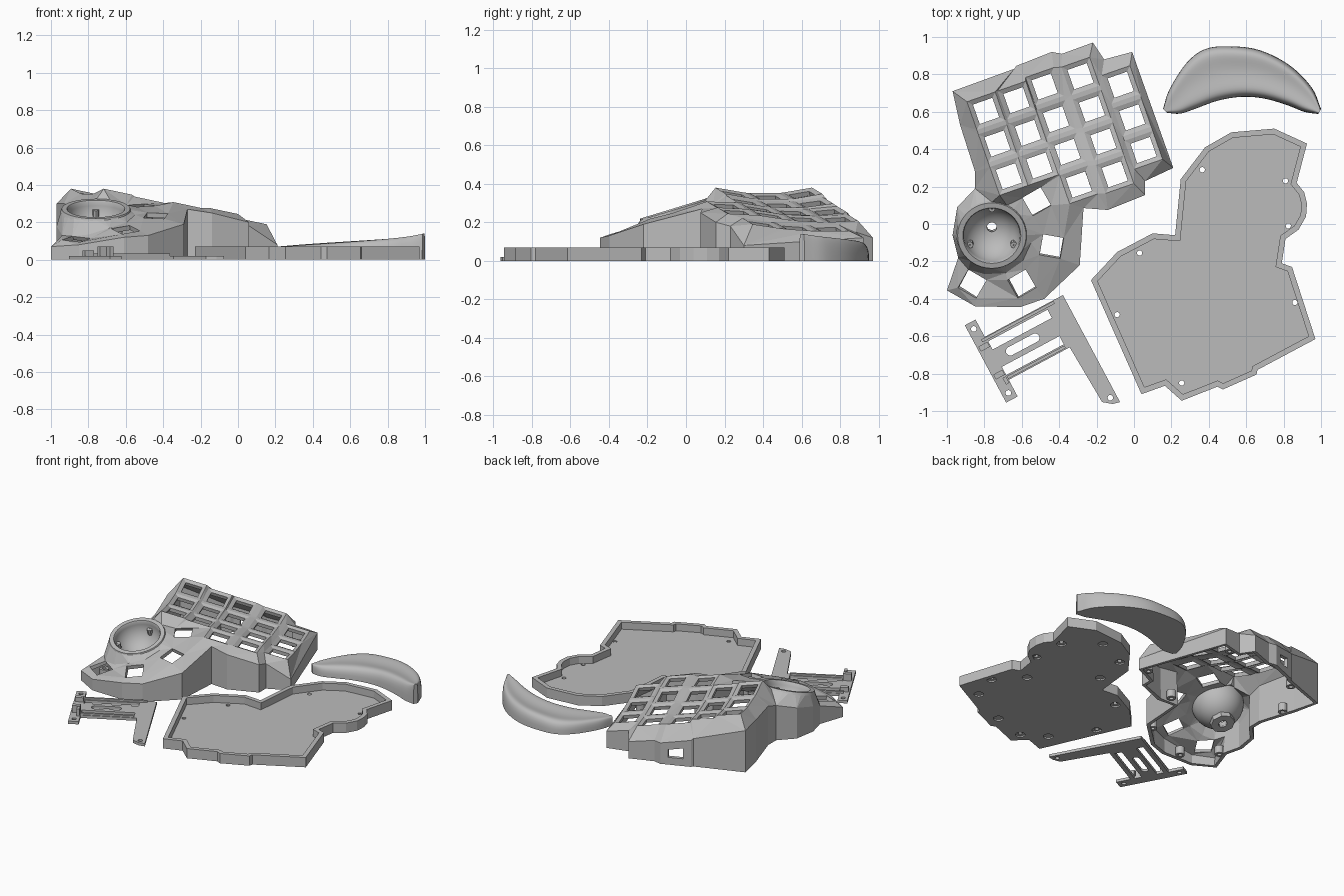
import bpy, bmesh, math
from mathutils import Vector, Matrix
from mathutils.geometry import delaunay_2d_cdt

cube = bpy.data.objects.get("Cube")
if cube:
    bpy.data.objects.remove(cube)

grey = bpy.data.materials.new("plain_grey")
grey.use_nodes = True
COLOUR = (0.5, 0.5, 0.5, 1)
grey.diffuse_color = COLOUR
for node in grey.node_tree.nodes:
    if node.type == 'BSDF_PRINCIPLED':
        node.inputs["Base Color"].default_value = COLOUR


def finish(bm, name, thick=0, even=False, smooth=False):
    """Turn a bmesh into an object, optionally thickened inwards and kept above ground."""
    mesh = bpy.data.meshes.new(name)
    bm.to_mesh(mesh)
    bm.free()
    mesh.materials.append(grey)
    obj = bpy.data.objects.new(name, mesh)
    bpy.context.collection.objects.link(obj)
    if thick:
        mod = obj.modifiers.new("thickness", 'SOLIDIFY')
        mod.thickness, mod.offset, mod.use_even_offset = thick, -1, even
        solid = obj.evaluated_get(bpy.context.evaluated_depsgraph_get())
        obj.data = bpy.data.meshes.new_from_object(solid)
        obj.modifiers.clear()
        for v in obj.data.vertices:
            v.co.z = max(v.co.z, 0)
    if smooth:
        bpy.ops.object.select_all(action='DESELECT')
        obj.select_set(True)
        bpy.context.view_layer.objects.active = obj
        bpy.ops.object.shade_smooth_by_angle(angle=math.radians(35))


def inside(p, poly):
    hit = False
    for a, b in zip(poly, poly[1:] + poly[:1]):
        if (a.y > p.y) != (b.y > p.y) and p.x < a.x + (p.y - a.y) * (b.x - a.x) / (b.y - a.y):
            hit = not hit
    return hit


def sheet(name, outline, holes=(), folds=(), thick=0.02, cap=True, wall=False, slot=None, even=False):
    """Triangulated panel with open holes, fold lines and optional walls to the ground."""
    outline = [Vector(p) for p in outline]
    if sum(a.x * b.y - b.x * a.y for a, b in zip(outline, outline[1:] + outline[:1])) < 0:
        outline.reverse()
    pts, edges = [], []
    for loop in [outline, *holes, *folds]:
        n, k = len(pts), len(loop)
        pts += [Vector(p) for p in loop]
        edges += [(n + i, n + (i + 1) % k) for i in range(k)]
    bm, top = bmesh.new(), {}
    if cap:
        co, _, tris, orig, _, _ = delaunay_2d_cdt([p.xy for p in pts], edges, [], 0, 1e-5)
        for i, c in enumerate(co):
            near = pts[orig[i][0]] if orig[i] else min(pts, key=lambda p: (p.xy - c).length)
            v = bm.verts.new((c.x, c.y, near.z))
            for o in orig[i]:
                top[o] = v
        bm.verts.ensure_lookup_table()
        for t in tris:
            mid = sum((co[i] for i in t), Vector((0, 0))) / len(t)
            if inside(mid, outline) and not any(inside(mid, [Vector(p) for p in h]) for h in holes):
                bm.faces.new([bm.verts[i] for i in t])
    else:
        top = {i: bm.verts.new(p) for i, p in enumerate(outline)}
    if wall:
        n = len(outline)
        low = [bm.verts.new((p.x, p.y, 0)) for p in outline]
        for i in range(n):
            j = (i + 1) % n
            face = bm.faces.new((low[i], low[j], top[j], top[i]))
            mid = (outline[i] + outline[j]) / 2
            if slot and (mid.xy - Vector(slot)).length < 0.05:
                bm.normal_update()
                bmesh.ops.inset_individual(bm, faces=[face], thickness=0.052, use_even_offset=True)
                bmesh.ops.delete(bm, geom=[face], context='FACES_ONLY')
    bmesh.ops.delete(bm, geom=[v for v in bm.verts if not v.link_faces], context='VERTS')
    finish(bm, name, thick, even)


def lathe(name, profile, place, steps=32, smooth=False):
    """Closed profile of (radius, height) turned about its axis."""
    bm = bmesh.new()
    rings = []
    for i in range(steps):
        a = math.tau * i / steps
        rings.append([bm.verts.new(place @ Vector((r * math.cos(a), r * math.sin(a), z))) for r, z in profile])
    n = len(profile)
    for i in range(steps):
        p, q = rings[i], rings[(i + 1) % steps]
        for j in range(n):
            k = (j + 1) % n
            bm.faces.new((p[j], q[j], q[k], p[k]))
    bmesh.ops.recalc_face_normals(bm, faces=bm.faces)
    finish(bm, name, smooth=smooth)


def circle(x, y, z, r, n=16, squash=1, slope=0):
    out = []
    for i in range(n):
        a = math.tau * i / n
        dy = r * squash * math.sin(a)
        out.append((x + r * math.cos(a), y + dy, z + slope * dy))
    return out


CORNERS = [(-1, -1), (1, -1), (1, 1), (-1, 1)]

# Finger keys: staggered columns on a dished surface
U, V, PITCH = Vector((0.944, 0.33)), Vector((-0.33, 0.944)), 0.185
columns = [(-0.73, 0.43, 0.327), (-0.567, 0.487, 0.285), (-0.417, 0.56, 0.247),
           (-0.225, 0.615, 0.213), (-0.01, 0.57, 0.168)]
holes, folds = [], []
for c, (x, y, z) in enumerate(columns):
    for row in range(-2 if c in (2, 3) else -1, 2):
        for half, lift, target in ((0.08, 0.006, folds), (0.055, -0.003, holes)):
            loop = []
            for su, sv in CORNERS:
                k = row + sv * half / PITCH
                p = Vector((x, y)) + U * su * half + V * k * PITCH
                h = z + (0.015 - 0.002 * c) * min(k * k, 2.2) - 0.003 * c * k - 0.2 * su * half + lift
                loop.append((p.x, p.y, h))
            target.append(loop)

# Thumb keys: x, y, z, turn, slope towards the back
for x, y, z, turn, slope in [(-0.52, 0.12, 0.29, 30, 0.1), (-0.44, -0.12, 0.235, -10, 0.25),
                             (-0.6, -0.32, 0.16, 30, 0.3), (-0.865, -0.32, 0.11, -30, 0.2)]:
    rot = Matrix.Rotation(math.radians(turn), 2)
    square = [rot @ Vector(s) * 0.056 for s in CORNERS]
    holes.append([(x + d.x, y + d.y, z + slope * d.y) for d in square])

# Ball socket opening and the foot of its skirt
BALL = (-0.76, -0.06, 0.265)
holes.append(circle(*BALL, 0.185, 28, 0.956, 0.3))
skirt = [(-0.797, -0.268, 0.135), (-0.686, -0.262, 0.17), (-0.595, -0.198, 0.2), (-0.55, -0.1, 0.24)]
folds += zip(skirt, skirt[1:])

# Shell: shoulder line of the outer wall
shoulder = [(-0.97, 0.71, 0.3), (-0.64, 0.83, 0.2), (-0.63, 0.845, 0.19), (-0.44, 0.92, 0.15),
            (-0.385, 0.91, 0.15), (-0.22, 0.97, 0.12), (-0.16, 0.88, 0.15), (-0.01, 0.92, 0.12),
            (0.21, 0.3, 0.08), (0.06, 0.23, 0.18), (0.06, 0.155, 0.2), (-0.14, 0.075, 0.25),
            (-0.27, 0.085, 0.27), (-0.29, -0.22, 0.19), (-0.48, -0.4, 0.13), (-0.61, -0.445, 0.12),
            (-0.85, -0.44, 0.08), (-1, -0.355, 0.07), (-0.94, -0.18, 0.13), (-0.97, -0.06, 0.18),
            (-0.945, 0.09, 0.22), (-0.85, 0.19, 0.25), (-0.85, 0.28, 0.28), (-0.93, 0.53, 0.3)]
sheet("key_shell", shoulder, holes, folds, thick=0.026, wall=True, slot=(-0.535, 0.88))

# Ball socket cup, tilted forward, with bearing studs and a sensor collar
tilt = Matrix.Translation(BALL) @ Matrix.Rotation(math.radians(17), 4, 'X')
arc = [math.radians(a) for a in range(0, 84, 8)]
cup = [(0.19, -0.01), (0.183, 0.008), (0.155, 0.008)]
cup += [(0.15 * math.cos(a), -0.15 * math.sin(a)) for a in arc]
cup += [(0.172 * math.cos(a), -0.172 * math.sin(a)) for a in reversed(arc)]
lathe("ball_socket", cup, tilt, 40, smooth=True)
lathe("sensor_collar", [(0.03, -0.19), (0.08, -0.19), (0.08, -0.155), (0.03, -0.155)], tilt, 8)
for i in range(3):
    a = math.radians(90 + 120 * i)
    spot = tilt @ Matrix.Translation((0.135 * math.cos(a), 0.135 * math.sin(a), -0.06))
    lathe("bearing_stud", [(0.003, -0.02), (0.018, -0.02), (0.018, 0.02), (0.003, 0.02)], spot, 8)

# Screw bosses inside the shell
for x, y in [(-0.36, -0.24), (-0.72, -0.39), (-0.91, -0.22), (-0.87, 0.47),
             (-0.7, 0.755), (-0.1, 0.85), (0.14, 0.315), (-0.2, 0.14)]:
    lathe("screw_boss", [(0.014, 0.005), (0.03, 0.005), (0.03, 0.06), (0.014, 0.06)],
          Matrix.Translation((x, y, 0)), 16)

# Bottom tray: rim, floor with screw holes, underside with recesses
tray = [(-0.23, -0.3), (0.04, -0.91), (0.165, -0.865), (0.255, -0.945), (0.445, -0.87),
        (0.475, -0.885), (0.655, -0.805), (0.66, -0.78), (0.97, -0.615), (0.845, -0.23), (0.79, -0.21),
        (0.81, -0.08), (0.88, -0.03), (0.92, 0.04), (0.925, 0.11), (0.91, 0.17), (0.87, 0.22),
        (0.925, 0.43), (0.75, 0.51), (0.52, 0.49), (0.38, 0.41), (0.25, 0.24), (0.22, -0.06),
        (0.1, -0.05), (-0.09, -0.15)]
screws = [(0.365, 0.29), (0.81, 0.23), (0.825, -0.01), (0.86, -0.42), (0.255, -0.85), (-0.09, -0.485), (0.03, -0.155)]
feet = [(0.6, 0.4), (0.33, 0.05), (0.7, -0.25), (0.8, -0.62), (0.1, -0.75), (0.5, -0.78)]


def flat(loop, z):
    return [(x, y, z) for x, y in loop]


sheet("tray_rim", flat(tray, 0.07), thick=0.03, cap=False, wall=True, even=True)
sheet("tray_floor", flat(tray, 0.02), [circle(x, y, 0.02, 0.014) for x, y in screws], thick=0.01)
sheet("tray_underside", flat(tray, 0.01), [circle(x, y, 0.01, 0.032) for x, y in screws + feet], thick=0.01)


# Controller bracket, laid out along its arm
def along(loop, z):
    return [(-0.38 + 0.47 * u - 0.88 * v, -0.38 - 0.88 * u - 0.47 * v, z) for u, v in loop]


def rect(u0, u1, v0, v1):
    return [(u0, v0), (u1, v0), (u1, v1), (u0, v1)]


def pill(u, v0, v1, r):
    ends = []
    for i in range(16):
        a = math.tau * (i + 0.5) / 16
        ends.append((u + r * math.cos(a), (v1 if math.sin(a) > 0 else v0) + r * math.sin(a)))
    return ends


frame = [(0, 0), (0.65, 0), (0.64, 0.04), (0.605, 0.085), (0.264, 0.1), (0.264, 0.47), (0.365, 0.47),
         (0.365, 0.54), (-0.105, 0.54), (-0.105, 0.475), (0, 0.475)]
cuts = [rect(0.03, 0.08, 0.11, 0.47), rect(0.185, 0.235, 0.12, 0.47), pill(0.132, 0.24, 0.39, 0.024)]
cuts += [pill(u, v, v, 0.015) for u, v in [(-0.065, 0.507), (0.325, 0.505), (0.605, 0.035)]]
sheet("bracket", along(frame, 0.02), [along(c, 0.02) for c in cuts], thick=0.02)
for part, z in [(rect(0.004, 0.02, 0.06, 0.5), 0.032), (rect(0.242, 0.258, 0.12, 0.47), 0.032),
                (rect(0.2, 0.23, 0.475, 0.53), 0.07), (rect(0.24, 0.28, 0.475, 0.495), 0.07),
                (rect(0.03, 0.06, 0.475, 0.53), 0.05)]:
    sheet("bracket_rib", along(part, z), thick=z - 0.015)

# Wrist rest: dished pad lofted between a back and a front edge
back = [(0.155, 0.615), (0.19, 0.72), (0.28, 0.86), (0.38, 0.935), (0.51, 0.95),
        (0.67, 0.93), (0.83, 0.85), (0.95, 0.73), (1, 0.615)]
front = [(0.175, 0.595), (0.245, 0.59), (0.325, 0.615), (0.45, 0.66), (0.58, 0.68),
         (0.7, 0.67), (0.82, 0.635), (0.91, 0.6), (0.985, 0.588)]


def smooth_path(points, per=5):
    p = [Vector(q) for q in points]
    p = [p[0] * 2 - p[1]] + p + [p[-1] * 2 - p[-2]]
    out = []
    for i in range(1, len(p) - 2):
        for s in range(per):
            t = s / per
            m0, m1 = (p[i + 1] - p[i - 1]) / 2, (p[i + 2] - p[i]) / 2
            d = p[i + 1] - p[i]
            out.append(p[i] + m0 * t + (3 * d - 2 * m0 - m1) * t * t + (m0 + m1 - 2 * d) * t ** 3)
    return out + [p[-2]]


bm = bmesh.new()
sections, N = [], 24
far, near = smooth_path(back), smooth_path(front)
for i, (b, f) in enumerate(zip(far, near)):
    s = i / (len(far) - 1)
    section = []
    for j in range(N + 1):
        t = 0.5 - 0.5 * math.cos(math.pi * j / N)
        h = (0.062 + 0.078 * s) * (1 - abs(2 * t - 1) ** 6) ** 0.37
        h *= 1 - 0.16 * math.sin(math.pi * t) ** 2 * math.sin(math.pi * s)
        p = b.lerp(f, t)
        section.append(bm.verts.new((p.x, p.y, h)))
    sections.append(section)
for p, q in zip(sections, sections[1:]):
    for j in range(N):
        bm.faces.new((p[j], p[j + 1], q[j + 1], q[j]))
    bm.faces.new((p[N], p[0], q[0], q[N]))
bm.faces.new(sections[0])
bm.faces.new(sections[-1])
bmesh.ops.recalc_face_normals(bm, faces=bm.faces)
finish(bm, "wrist_rest", smooth=True)
